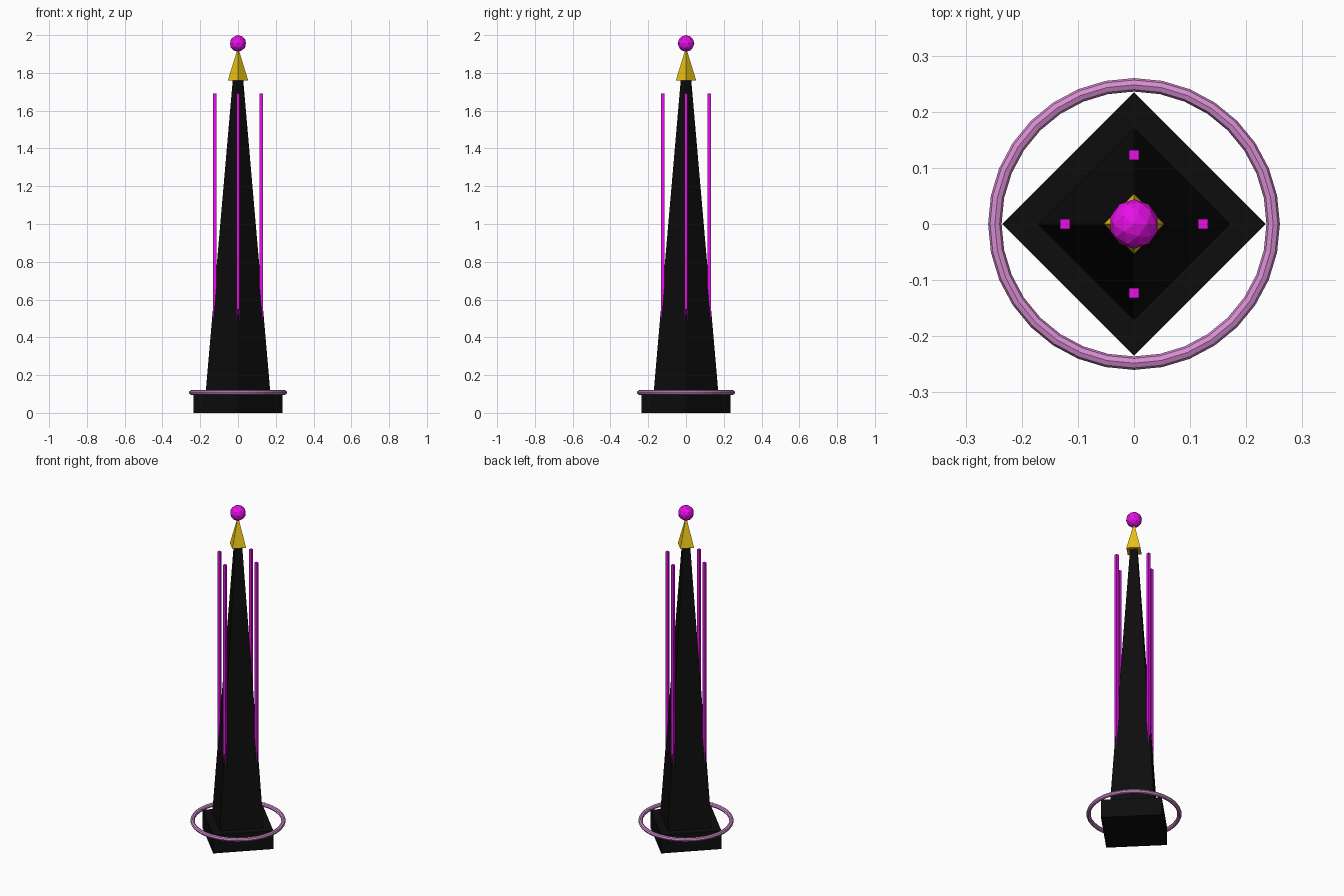
import bpy
import math

if "Cube" in bpy.data.objects:
    bpy.data.objects.remove(bpy.data.objects["Cube"])


def material(name, r, g, b):
    m = bpy.data.materials.new(name)
    m.diffuse_color = (r, g, b, 1)
    m.use_nodes = True
    m.node_tree.nodes["Principled BSDF"].inputs["Base Color"].default_value = m.diffuse_color
    return m


black = material("black stone", 0.004, 0.004, 0.004)
magenta = material("magenta glow", 0.83, 0.005, 0.83)
gold = material("gold", 0.86, 0.58, 0.008)
lilac = material("lilac", 0.68, 0.27, 0.64)


def finish(name, mat):
    ob = bpy.context.object
    ob.name = name
    ob.data.materials.append(mat)
    return ob


def four_sided(name, r_low, r_high, z_low, z_high, mat):
    """Square taper with its corners on the x and y axes."""
    bpy.ops.mesh.primitive_cone_add(
        vertices=4, radius1=r_low, radius2=r_high, depth=z_high - z_low,
        location=(0, 0, (z_low + z_high) / 2))
    return finish(name, mat)


# Plinth, tapering shaft and golden cap
four_sided("plinth", 0.235, 0.235, 0.0, 0.11, black)
four_sided("shaft", 0.171, 0.028, 0.11, 1.76, black)
four_sided("cap", 0.054, 0.0, 1.76, 1.935, gold)

# Faceted ball on the tip
bpy.ops.mesh.primitive_ico_sphere_add(subdivisions=2, radius=0.044,
                                      location=(0, 0, 1.956))
finish("tip_ball", magenta)

# Four upright rods, one at each corner of the shaft
for i in range(4):
    a = i * math.pi / 2
    bpy.ops.mesh.primitive_cube_add(
        size=1, location=(0.123 * math.cos(a), 0.123 * math.sin(a), 1.09))
    rod = finish("rod_%d" % (i + 1), magenta)
    rod.scale = (0.017, 0.017, 1.2)

# Ring around the plinth
bpy.ops.mesh.primitive_torus_add(major_segments=32, minor_segments=8,
                                 major_radius=0.248, minor_radius=0.012,
                                 location=(0, 0, 0.108))
finish("base_ring", lilac)
